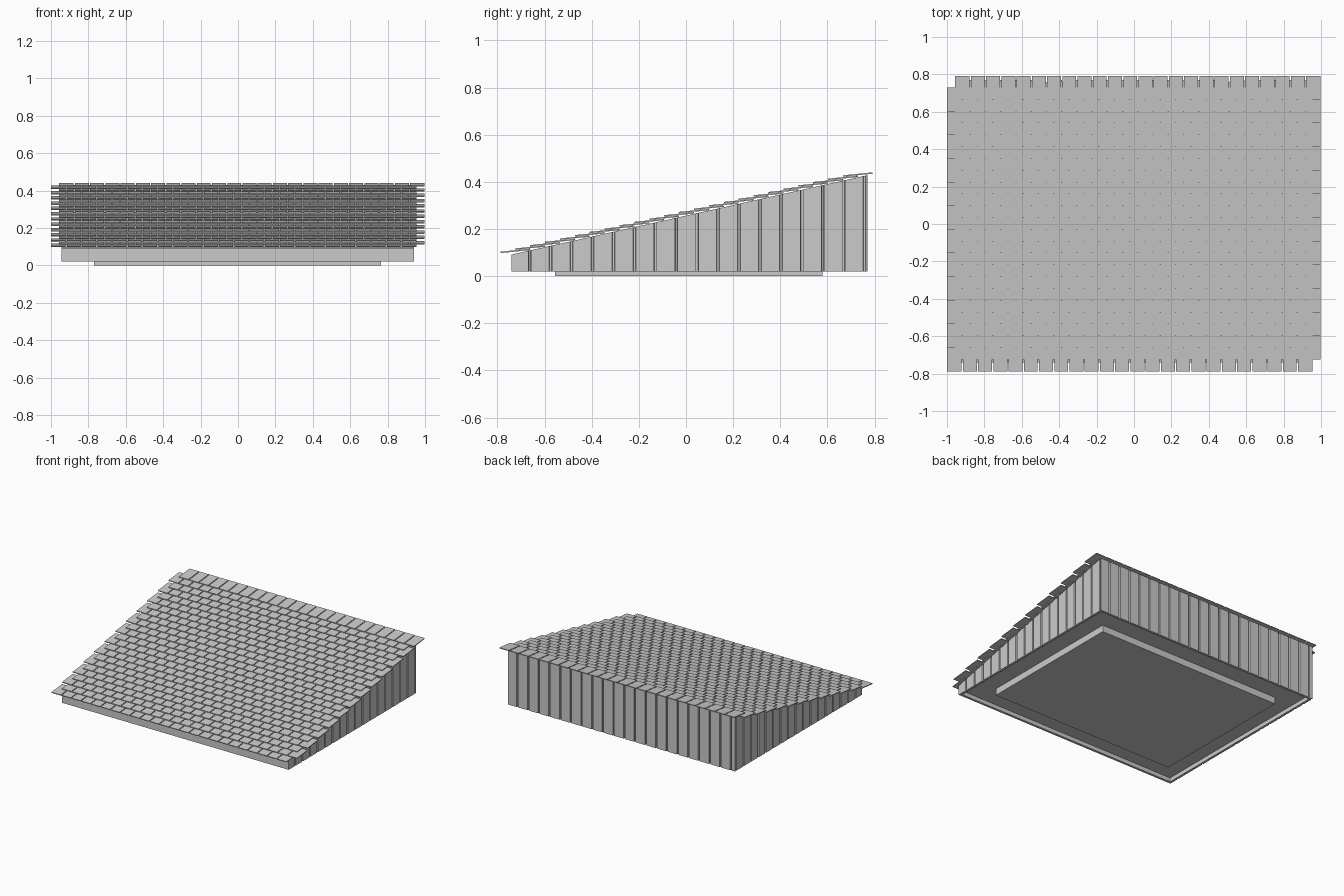
import bpy, bmesh, math
from mathutils import Matrix, Vector

cube = bpy.data.objects.get("Cube")
if cube:
    bpy.data.objects.remove(cube, do_unlink=True)

gray = bpy.data.materials.new("weathered gray")
gray.use_nodes = True
COLOR = (0.6, 0.6, 0.6, 1)
gray.diffuse_color = COLOR
gray.node_tree.nodes["Principled BSDF"].inputs["Base Color"].default_value = COLOR


def finish(name, bm):
    bmesh.ops.recalc_face_normals(bm, faces=bm.faces)
    mesh = bpy.data.meshes.new(name)
    bm.to_mesh(mesh)
    bm.free()
    mesh.materials.append(gray)
    obj = bpy.data.objects.new(name, mesh)
    bpy.context.scene.collection.objects.link(obj)
    return obj


def add_box(bm, lo, hi, tilt=None):
    lo, hi = Vector(lo), Vector(hi)
    mat = Matrix.Translation((lo + hi) / 2) @ Matrix.Diagonal((*(hi - lo), 1))
    bmesh.ops.create_cube(bm, size=1, matrix=tilt @ mat if tilt else mat)


# Main dimensions
X0, X1, Y0, Y1 = -0.945, 0.94, -0.74, 0.77
BASE, RECESS = 0.02, 0.05
PITCH = 0.223


def deck_z(y):
    return 0.092 + PITCH * (y - Y0)


def boarded_side(start, end, step, inward, first):
    """Plan points from start to end, notched between vertical boards."""
    start, end, inward = Vector(start), Vector(end), Vector(inward)
    along = (end - start).normalized()
    points, d = [start], first
    while d < (end - start).length - 0.009:
        mid = start + along * d
        points += [mid - along * 0.006, mid - along * 0.004 + inward,
                   mid + along * 0.004 + inward, mid + along * 0.006]
        d += step
    return points


# Boarded wall body with a sloping top
depth = 0.01
plan = [Vector((X0, Y0))]
plan += boarded_side((X1, Y0), (X1, Y1), 0.0888, (-depth, 0), 0.077)
plan += boarded_side((X1, Y1), (X0, Y1), 0.0888, (0, -depth), 0.077)
left = boarded_side((X0, Y0), (X0, Y1), 0.0888, (depth, 0), 0.077)
plan += [Vector((X0, Y1))] + left[:0:-1]
bm = bmesh.new()
low = [bm.verts.new((p.x, p.y, BASE)) for p in plan]
high = [bm.verts.new((p.x, p.y, deck_z(p.y))) for p in plan]
bm.faces.new(low)
bm.faces.new(high)
for i in range(len(plan)):
    j = (i + 1) % len(plan)
    bm.faces.new((low[i], low[j], high[j], high[i]))
walls = finish("boarded_walls", bm)

# Recess cut into the underside
bm = bmesh.new()
rim = 0.018
add_box(bm, (X0 + rim, Y0 + rim, -0.1), (X1 - rim, Y1 - rim, RECESS))
cutter = finish("recess_cutter", bm)
cutter.hide_render = True
cutter.hide_viewport = True
cut = walls.modifiers.new("underside recess", "BOOLEAN")
cut.operation = "DIFFERENCE"
cut.solver = "EXACT"
cut.object = cutter
bpy.context.view_layer.update()
cut_mesh = bpy.data.meshes.new_from_object(
    walls.evaluated_get(bpy.context.evaluated_depsgraph_get()))
walls.modifiers.clear()
walls.data = cut_mesh
bpy.data.objects.remove(cutter, do_unlink=True)

# Foot slab below the recess
bm = bmesh.new()
add_box(bm, (-0.77, -0.555, 0), (0.765, 0.58, RECESS + 0.005))
finish("foot_slab", bm)

# Overlapping shingle courses, every second one shifted sideways
ROWS, COUNT, COURSE = 24, 24, 0.0632
LENGTH, THICK, GAP = 0.127, 0.006, 0.007
width = 1.955 / COUNT
bm = bmesh.new()
for row in range(ROWS):
    y = -0.788 + row * COURSE
    z = 0.104 + PITCH * row * COURSE
    shift = -1.0 if row % 2 == 0 else -0.957
    tilt = Matrix.Translation((0, y, z)) @ Matrix.Rotation(math.atan(0.1), 4, "X")
    for k in range(COUNT):
        x = shift + k * width
        a = x if k == 0 else x + GAP / 2
        b = x + width - (0 if k == COUNT - 1 else GAP / 2)
        add_box(bm, (a, 0, -THICK), (b, LENGTH, 0), tilt)
finish("roof_shingles", bm)
